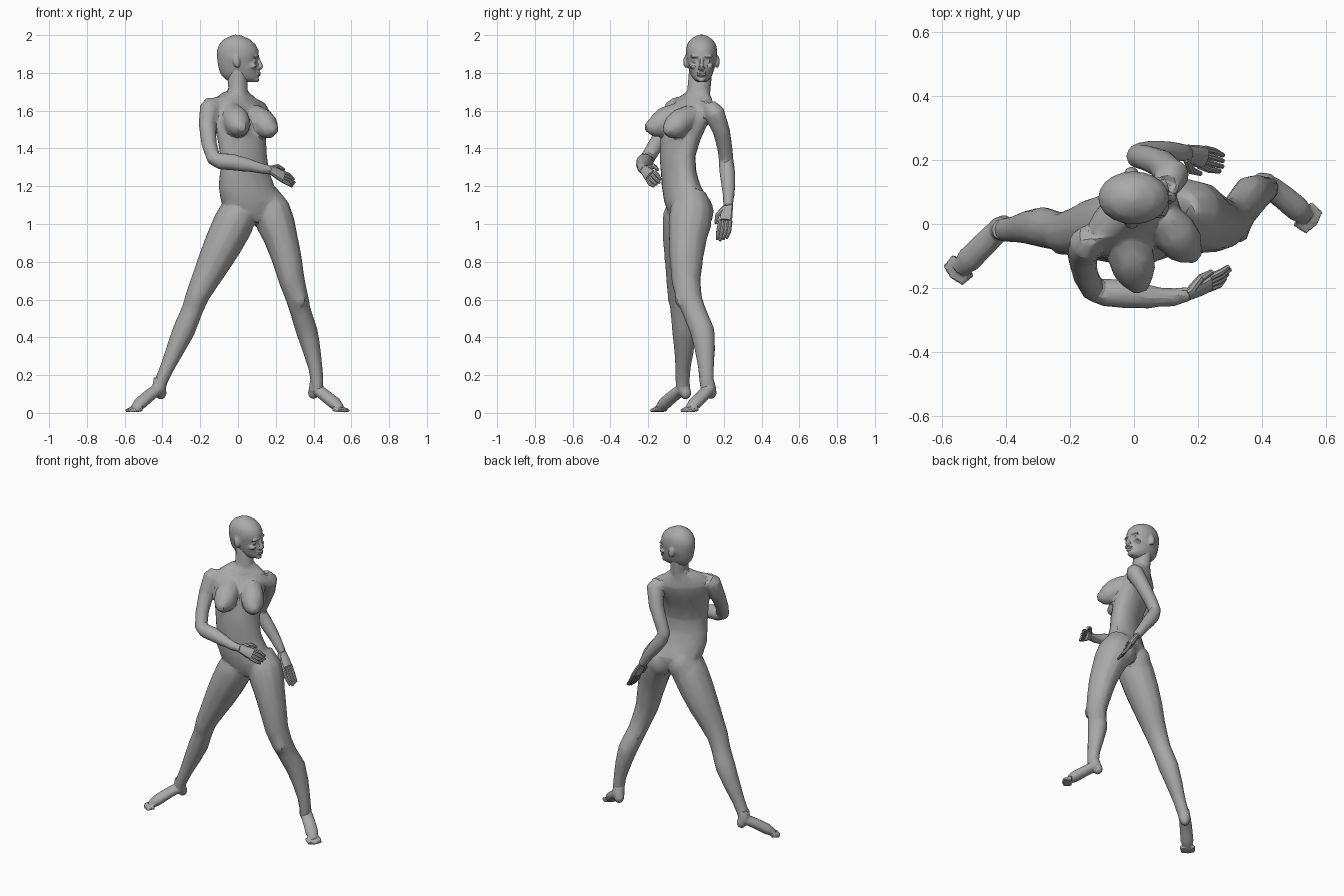
import bpy, bmesh, math
from mathutils import Vector, Matrix

if "Cube" in bpy.data.objects:
    bpy.data.objects.remove(bpy.data.objects["Cube"], do_unlink=True)

grey = bpy.data.materials.new("stone grey")
grey.use_nodes = True
grey.diffuse_color = (0.4, 0.4, 0.4, 1)
grey.node_tree.nodes["Principled BSDF"].inputs["Base Color"].default_value = grey.diffuse_color


def loft(bm, stations, sides=14):
    """Skin a row of ellipses, each given as centre, first axis, second axis."""
    rings = []
    for centre, u, v in stations:
        angles = [math.tau * i / sides for i in range(sides)]
        rings.append([bm.verts.new(centre + u * math.cos(a) + v * math.sin(a)) for a in angles])
    for low, high in zip(rings, rings[1:]):
        for i in range(sides):
            j = (i + 1) % sides
            bm.faces.new((low[i], low[j], high[j], high[i]))
    bm.faces.new(rings[0][::-1])
    bm.faces.new(rings[-1])


def tube(bm, points, wide=(1, 0, 0), flat=1.0, sides=12):
    """Limb along points of x, y, z, radius; flat scales it across the wide axis."""
    centres = [Vector(p[:3]) for p in points]
    stations = []
    for i, centre in enumerate(centres):
        ahead = centres[min(i + 1, len(centres) - 1)]
        along = (ahead - centres[max(i - 1, 0)]).normalized()
        u = Vector(wide)
        u = (u - along * u.dot(along)).normalized()
        radius = points[i][3]
        stations.append((centre, u * radius, along.cross(u) * radius * flat))
    loft(bm, stations, sides)


def blob(bm, place, size, yaw=0, tilt=0):
    turn = Matrix.Rotation(math.radians(yaw), 4, "Z") @ Matrix.Rotation(math.radians(tilt), 4, "Y")
    shape = Matrix.Translation(place) @ turn @ Matrix.Diagonal((*size, 1))
    bmesh.ops.create_uvsphere(bm, u_segments=14, v_segments=10, radius=1, matrix=shape)


def finish(bm, name, voxel=0, ratio=1, smoothing=0):
    """Turn the collected volumes into one faceted skin."""
    bmesh.ops.recalc_face_normals(bm, faces=bm.faces)
    mesh = bpy.data.meshes.new(name)
    bm.to_mesh(mesh)
    bm.free()
    obj = bpy.data.objects.new(name, mesh)
    bpy.context.collection.objects.link(obj)
    if voxel:
        remesh = obj.modifiers.new("fuse", "REMESH")
        remesh.mode = "VOXEL"
        remesh.voxel_size = voxel
        soften = obj.modifiers.new("soften", "SMOOTH")
        soften.factor = 0.5
        soften.iterations = smoothing
        facet = obj.modifiers.new("facet", "DECIMATE")
        facet.ratio = ratio
        bpy.context.view_layer.update()
        graph = bpy.context.evaluated_depsgraph_get()
        obj.data = bpy.data.meshes.new_from_object(obj.evaluated_get(graph))
        obj.data.name = name
        obj.modifiers.clear()
    obj.data.materials.clear()
    obj.data.materials.append(grey)
    bpy.ops.object.select_all(action="DESELECT")
    obj.select_set(True)
    bpy.context.view_layer.objects.active = obj
    bpy.ops.object.shade_smooth_by_angle(angle=math.radians(24))


# Torso: height, centre x, centre y, half width, half depth, turn
body = bmesh.new()
torso = [
    (1.01, .1, .01, .07, .06, 20), (1.05, .085, .01, .14, .095, 20),
    (1.12, .075, .005, .172, .114, 20), (1.2, .045, -.025, .155, .095, 20),
    (1.28, .035, -.04, .138, .083, 24), (1.36, .03, -.045, .133, .083, 27),
    (1.45, .02, -.028, .14, .092, 31), (1.54, .005, .003, .155, .098, 34),
    (1.61, -.01, .03, .16, .088, 36), (1.66, -.015, .045, .135, .064, 36),
    (1.7, -.01, .06, .075, .05, 36),
]
stations = []
for z, x, y, width, depth, turn in torso:
    a = math.radians(turn)
    stations.append((Vector((x, y, z)), Vector((math.cos(a), math.sin(a), 0)) * width,
                     Vector((-math.sin(a), math.cos(a), 0)) * depth))
loft(body, stations, 20)
tube(body, [(-.01, .055, 1.63, .07), (.0, .068, 1.71, .062), (-.005, .08, 1.84, .063)],
     wide=(0, 1, 0), flat=.84)

# Chest, each side sloping forward from below the collarbone
tube(body, [(-.035, -.03, 1.6, .05), (-.012, -.095, 1.555, .073), (.002, -.145, 1.522, .068),
            (.012, -.18, 1.512, .05), (.022, -.215, 1.512, .02)])
tube(body, [(.085, .035, 1.59, .05), (.122, -.02, 1.548, .07), (.155, -.063, 1.513, .066),
            (.175, -.085, 1.502, .05), (.203, -.108, 1.5, .02)])
# Buttocks
for place in ((.005, .04, 1.06), (.142, .068, 1.065)):
    blob(body, place, (.082, .078, .1), yaw=20)
# Collarbones
for shoulder in ((-.15, -.06, 1.657, .014), (.13, .11, 1.637, .014)):
    tube(body, [(.025, .005, 1.67, .013), shoulder])

# Legs
tube(body, [(.02, -.01, 1.14, .07), (0, -.01, 1.06, .102), (-.025, -.008, 1.0, .108),
            (-.075, -.012, .9, .102), (-.125, -.016, .8, .09), (-.175, -.025, .7, .074),
            (-.215, -.028, .62, .063), (-.24, -.022, .55, .057), (-.285, -.01, .44, .06),
            (-.33, -.01, .34, .05), (-.375, -.016, .24, .038), (-.41, -.018, .16, .035),
            (-.42, -.018, .11, .032)], flat=1.08)
tube(body, [(.145, .035, 1.17, .065), (.175, .028, 1.08, .1), (.2, .02, 1.0, .102),
            (.225, .01, .93, .091), (.255, .002, .83, .081), (.285, .0, .7, .069),
            (.312, .016, .61, .061), (.33, .042, .54, .056), (.365, .088, .43, .058),
            (.388, .1, .34, .049), (.41, .106, .24, .038), (.418, .11, .17, .035),
            (.42, .113, .11, .032)], flat=1.12)
# Kneecaps
blob(body, (-.22, -.075, .61), (.036, .022, .05), tilt=26)
blob(body, (.322, -.035, .61), (.036, .024, .05), tilt=-15)

# Arms
tube(body, [(-.135, -.035, 1.645, .04), (-.15, -.06, 1.615, .054), (-.163, -.1, 1.52, .046),
            (-.152, -.16, 1.42, .041), (-.128, -.205, 1.345, .039), (-.09, -.214, 1.332, .045),
            (-.03, -.22, 1.328, .045), (.05, -.228, 1.312, .038), (.12, -.23, 1.295, .03),
            (.175, -.217, 1.283, .025)])
tube(body, [(.105, .122, 1.625, .042), (.12, .15, 1.59, .055), (.087, .188, 1.49, .046),
            (.042, .206, 1.4, .041), (.012, .213, 1.335, .039), (.03, .217, 1.29, .042),
            (.065, .222, 1.24, .041), (.12, .226, 1.165, .033), (.17, .222, 1.09, .026)])
finish(body, "body", voxel=.008, ratio=.055, smoothing=8)


def foot(name, ankle, path):
    """Foot on its ball with a raised heel, and five toes."""
    bm = bmesh.new()
    start, end = Vector(path[0][:3]), Vector(path[-1][:3])
    ahead = (end - start) * Vector((1, 1, 0))
    ahead.normalize()
    across = ahead.cross(Vector((0, 0, 1)))
    instep = Vector(path[1][:3])
    tube(bm, [(*ankle, .034), (*start.lerp(instep, .4), .038)])
    tube(bm, path, wide=across, flat=.82)
    blob(bm, start - Vector((0, 0, .012)), (.03, .03, .034))
    for k in range(5):
        root = end + across * (k - 2) * .0165 - ahead * .02
        tip = root + ahead * (.056 - .004 * abs(k - 2))
        tip.z = .011
        tube(bm, [(*root, .015), (*tip, .01)], sides=8)
    finish(bm, name, voxel=.005, ratio=.12, smoothing=4)


foot("right_foot", (-.412, -.018, .185),
     [(-.408, -.002, .118, .03), (-.437, -.032, .117, .038), (-.475, -.07, .088, .039),
      (-.518, -.113, .05, .04), (-.548, -.143, .022, .026)])
foot("left_foot", (.418, .11, .185),
     [(.4, .132, .12, .03), (.428, .113, .117, .038), (.466, .085, .088, .039),
      (.513, .046, .05, .04), (.543, .02, .022, .026)])


def hand(name, wrist, knuckle, tip, across, thumb_reach):
    bm = bmesh.new()
    wrist, knuckle, tip = Vector(wrist), Vector(knuckle), Vector(tip)
    along = (knuckle - wrist).normalized()
    across = Vector(across)
    across = (across - along * across.dot(along)).normalized()
    palm = along.cross(across)
    middle = wrist.lerp(knuckle, .55)
    tube(bm, [(*(wrist - along * .02), .024), (*middle, .034), (*knuckle, .036)],
         wide=across, flat=.6)
    for k in range(4):
        offset = across * (k - 1.5) * .0185
        bend = knuckle.lerp(tip, .5) + offset * 1.1 + palm * .006
        end = tip + offset * .9 - along * .008 * abs(k - 2)
        tube(bm, [(*(knuckle + offset), .0115), (*bend, .0105), (*end, .0075)], sides=8)
    base = wrist + across * .018
    reach = base + across * .032 + along * thumb_reach * .6
    tube(bm, [(*base, .015), (*reach, .0125), (*(reach + along * thumb_reach * .7), .008)], sides=8)
    finish(bm, name)


hand("right_hand", (.18, -.215, 1.282), (.235, -.185, 1.252), (.3, -.147, 1.212), (0, .6, .8), .06)
hand("left_hand", (.172, .222, 1.085), (.215, .208, 1.015), (.28, .188, .912), (-.3, -1, 0), .075)

# Head: height, face x, nape x, half width; it looks over the left shoulder
head = bmesh.new()
skull = [
    (1.752, .098, -.045, .024), (1.768, .107, -.07, .045), (1.79, .107, -.09, .058),
    (1.815, .108, -.1, .066), (1.84, .107, -.106, .073), (1.864, .101, -.109, .078),
    (1.885, .111, -.112, .082), (1.92, .109, -.112, .083), (1.95, .094, -.1, .077),
    (1.975, .067, -.08, .061), (1.992, .032, -.048, .037), (2.002, .008, -.022, .014),
]
middle_y = .082
loft(head, [(Vector(((front + back) / 2, middle_y, z)), Vector(((front - back) / 2, 0, 0)),
             Vector((0, width, 0))) for z, front, back, width in skull], 20)
# Nose, lips, chin
tube(head, [(.104, middle_y, 1.88, .009), (.116, middle_y, 1.85, .011), (.121, middle_y, 1.828, .015)])
blob(head, (.113, middle_y, 1.824), (.015, .02, .009))
for z in (1.801, 1.789):
    blob(head, (.108, middle_y, z), (.014, .026, .0065))
blob(head, (.098, middle_y, 1.764), (.014, .022, .014))
# Brows, eyes, cheekbones and ears on both sides
for side in (-1, 1):
    blob(head, (.096, middle_y + side * .035, 1.887), (.013, .027, .008), yaw=side * 18)
    blob(head, (.084, middle_y + side * .034, 1.863), (.015, .016, .009))
    blob(head, (.078, middle_y + side * .045, 1.836), (.022, .02, .015))
    blob(head, (-.008, middle_y + side * .082, 1.86), (.02, .015, .034), tilt=-10)
finish(head, "head", voxel=.005, ratio=.1, smoothing=3)
